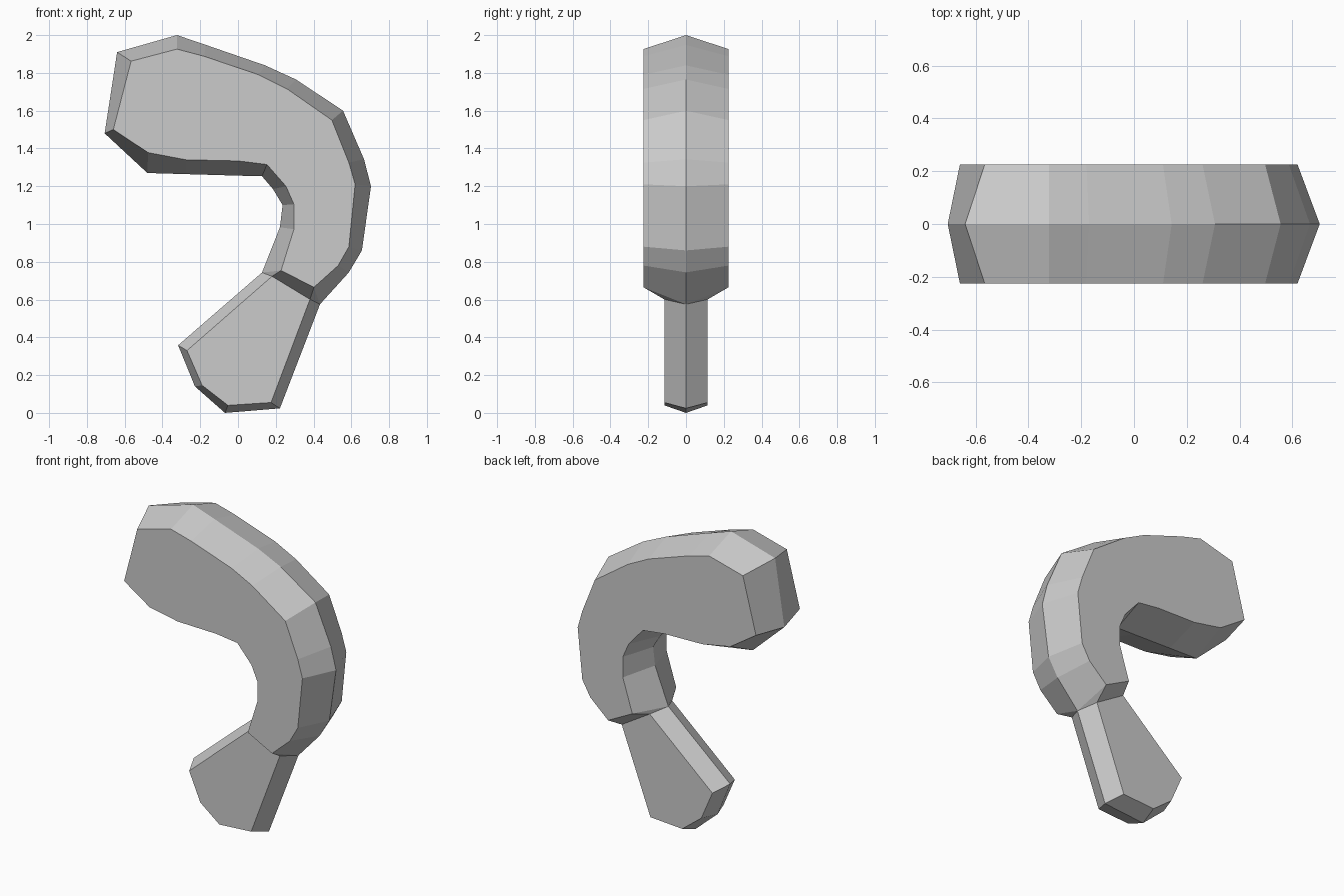
import bpy, bmesh

# Each entry: ridge x, z (on y = 0) and flat side face x, z
HEAD = [
    (.434, .575, .402, .665), (.587, .744, .53, .78), (.656, .86, .587, .88),
    (.704, 1.20, .62, 1.21), (.667, 1.343, .587, 1.325), (.556, 1.60, .497, 1.55),
    (.307, 1.765, .26, 1.715), (.143, 1.84, .11, 1.79), (-.17, 1.948, -.18, 1.888),
    (-.323, 2.0, -.323, 1.926), (-.64, 1.91, -.566, 1.862), (-.706, 1.48, -.66, 1.50),
    (-.48, 1.27, -.476, 1.378), (-.275, 1.264, -.275, 1.34), (0, 1.256, 0, 1.334),
    (.127, 1.253, .153, 1.315), (.185, 1.185, .254, 1.20), (.236, 1.10, .296, 1.105),
    (.222, .983, .296, .972), (.127, .743, .228, .754),
]
TAIL = [
    (.127, .743, .18, .723), (-.317, .358, -.27, .33), (-.228, .14, -.19, .146),
    (-.069, 0, -.053, .04), (.222, .024, .175, .055), (.434, .575, .381, .601),
]


def half_part(bm, outline, y):
    """Flat side face with a chamfered strip running out to the centre ridge."""
    ridge = [bm.verts.new((p[0], 0, p[1])) for p in outline]
    side = [bm.verts.new((p[2], y, p[3])) for p in outline]
    bm.faces.new(side)
    for i in range(len(outline) - 1):
        bm.faces.new((ridge[i], ridge[i + 1], side[i + 1], side[i]))
    return ridge, side


bm = bmesh.new()
for s in (-1, 1):
    # Wide curved head and narrow tail
    head_ridge, head = half_part(bm, HEAD, s * .225)
    tail_ridge, tail = half_part(bm, TAIL, s * .115)
    # Step where the head narrows to the tail
    bm.faces.new((head[-1], head[0], tail[-1], tail[0]))
    bm.faces.new((head_ridge[0], tail[-1], head[0]))
    bm.faces.new((head_ridge[-1], head[-1], tail[0]))
bmesh.ops.remove_doubles(bm, verts=bm.verts, dist=.0005)
bmesh.ops.recalc_face_normals(bm, faces=bm.faces)

mesh = bpy.data.meshes.new("curved_hook")
bm.to_mesh(mesh)
bm.free()
hook = bpy.data.objects.new("curved_hook", mesh)
bpy.context.collection.objects.link(hook)
